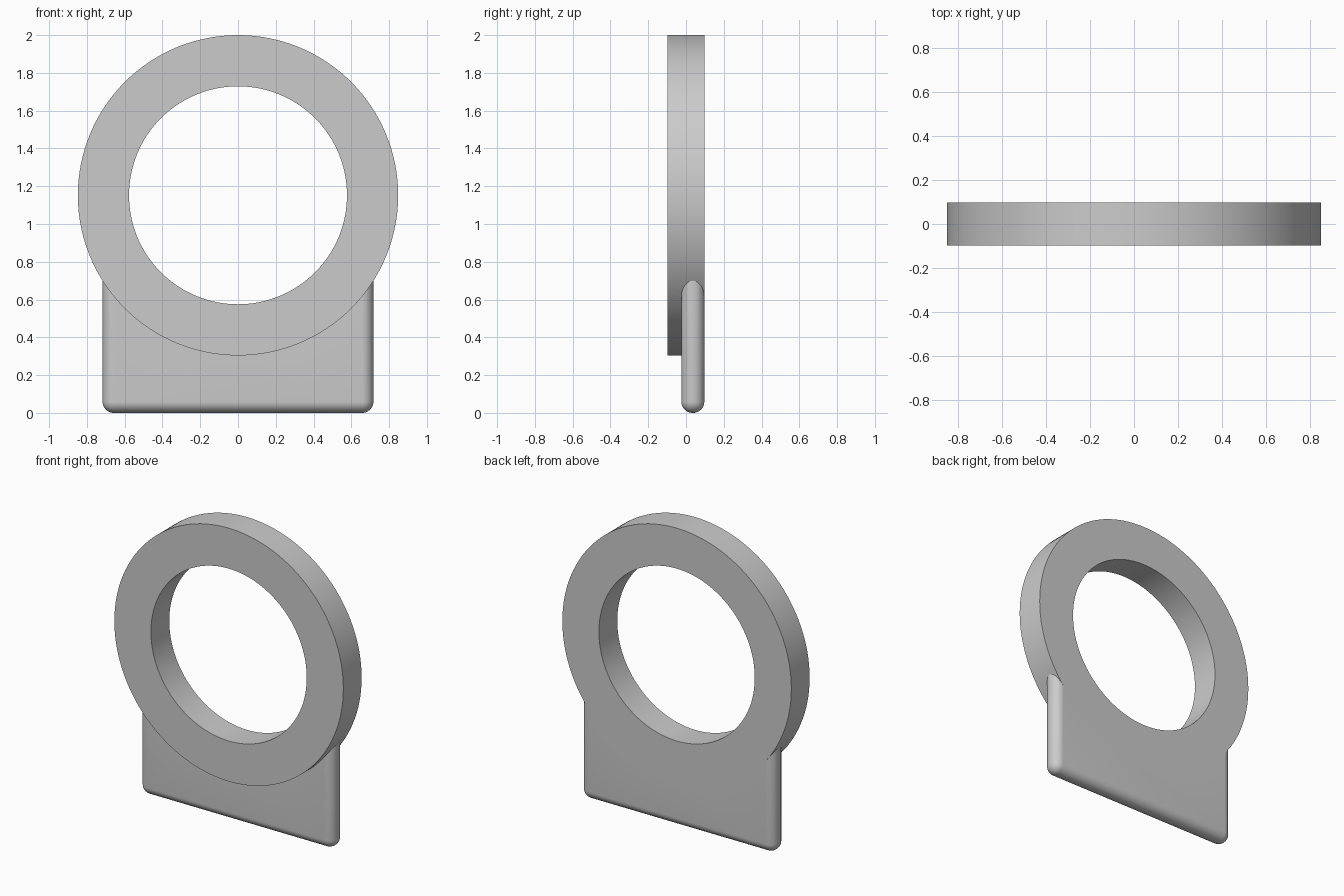
import bpy, math

cube = bpy.data.objects.get("Cube")
if cube:
    bpy.data.objects.remove(cube, do_unlink=True)

RING_Z, OUTER_R, INNER_R = 1.152, 0.848, 0.577
DEPTH = 0.194           # ring depth
PLATE_T = 0.122         # base plate thickness, flush with the ring's back
PLATE_W, PLATE_TOP = 1.434, 0.9

grey = bpy.data.materials.new("light_grey")
grey.use_nodes = True
colour = (0.6, 0.6, 0.6, 1)
grey.diffuse_color = colour
grey.node_tree.nodes["Principled BSDF"].inputs["Base Color"].default_value = colour


def disc(name, radius, depth):
    bpy.ops.mesh.primitive_cylinder_add(
        vertices=128, radius=radius, depth=depth,
        location=(0, 0, RING_Z), rotation=(math.pi / 2, 0, 0))
    ob = bpy.context.object
    ob.name = name
    ob.data.materials.append(grey)
    bpy.ops.object.transform_apply(location=True, rotation=True, scale=True)
    return ob


def apply(ob, mod):
    bpy.ops.object.select_all(action='DESELECT')
    ob.select_set(True)
    bpy.context.view_layer.objects.active = ob
    bpy.ops.object.modifier_apply(modifier=mod.name)


def combine(ob, other, operation):
    mod = ob.modifiers.new(operation.lower(), 'BOOLEAN')
    mod.operation, mod.object, mod.solver = operation, other, 'EXACT'
    apply(ob, mod)
    bpy.data.objects.remove(other, do_unlink=True)


# Base plate with fully rounded edges
bpy.ops.mesh.primitive_cube_add(
    size=1, location=(0, DEPTH / 2 - PLATE_T / 2, PLATE_TOP / 2))
plate = bpy.context.object
plate.name = "base_plate"
plate.scale = (PLATE_W, PLATE_T, PLATE_TOP)
bpy.ops.object.transform_apply(location=True, rotation=True, scale=True)
plate.data.materials.append(grey)
bevel = plate.modifiers.new("round_edges", 'BEVEL')
bevel.width, bevel.segments = PLATE_T / 2 - 0.001, 10
apply(plate, bevel)

# Ring fused with the plate, then bored through
stand = disc("ring_with_base", OUTER_R, DEPTH)
combine(stand, plate, 'UNION')
combine(stand, disc("bore", INNER_R, DEPTH * 3), 'DIFFERENCE')

bpy.ops.object.select_all(action='DESELECT')
stand.select_set(True)
bpy.context.view_layer.objects.active = stand
bpy.ops.object.shade_smooth_by_angle(angle=math.radians(30))
